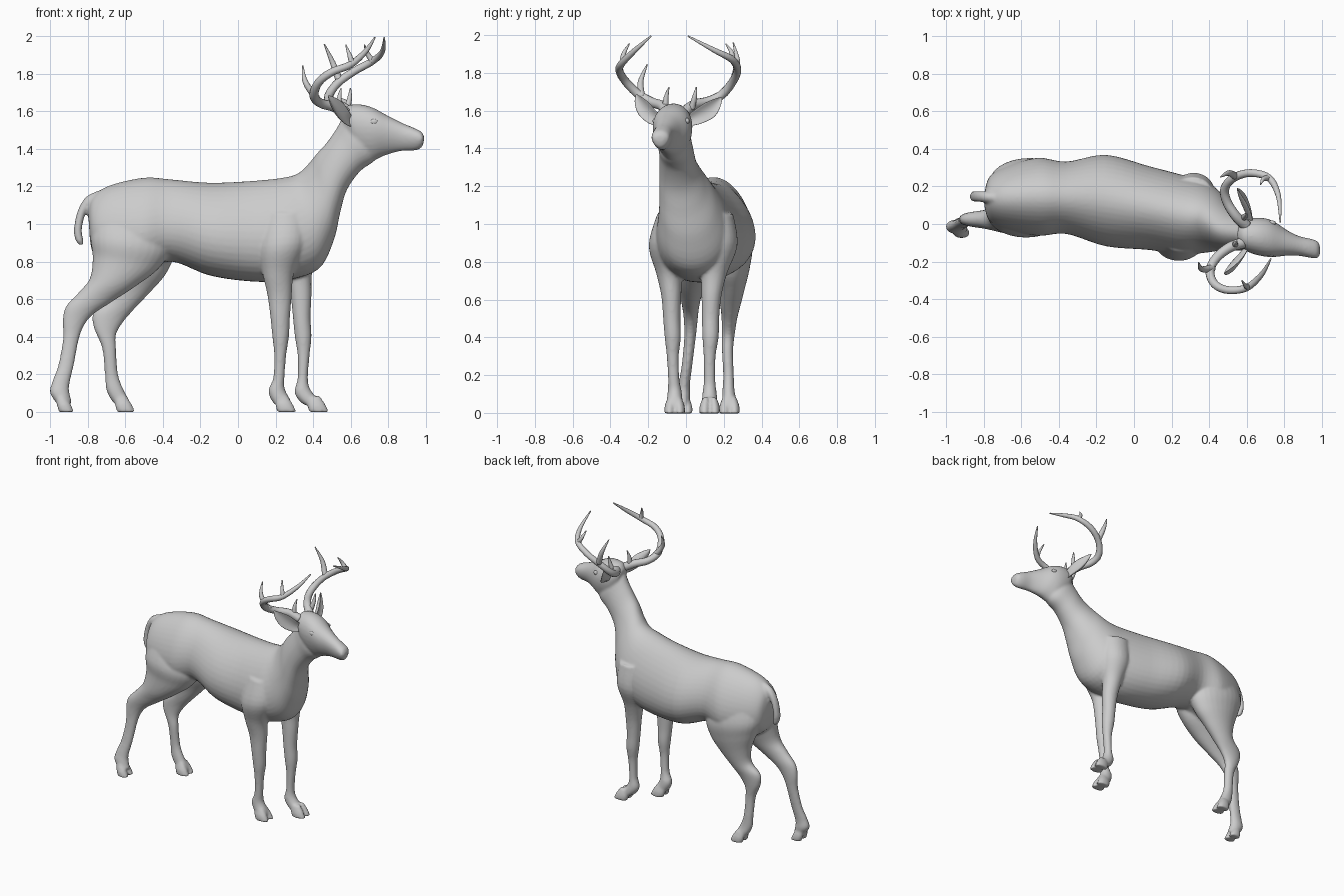
import bpy, bmesh, math
from mathutils import Vector


def smooth_path(pts, steps=5):
    """Catmull-Rom interpolation of equal-length tuples."""
    out = []
    n = len(pts)
    for i in range(n - 1):
        a, b, c, d = pts[max(i - 1, 0)], pts[i], pts[i + 1], pts[min(i + 2, n - 1)]
        for s in range(steps):
            t = s / steps
            out.append([0.5 * (2 * q + (r - p) * t + (2 * p - 5 * q + 4 * r - w) * t * t
                               + (3 * q - p - 3 * r + w) * t ** 3)
                        for p, q, r, w in zip(a, b, c, d)])
    out.append(list(pts[-1]))
    return out


def skin(name, rings):
    """Closed mesh through a list of vertex rings."""
    bm = bmesh.new()
    vr = [[bm.verts.new(p) for p in r] for r in rings]
    n = len(vr[0])
    for a, b in zip(vr, vr[1:]):
        for i in range(n):
            bm.faces.new((a[i], a[(i + 1) % n], b[(i + 1) % n], b[i]))
    bm.faces.new(vr[0])
    bm.faces.new(vr[-1])
    bmesh.ops.recalc_face_normals(bm, faces=bm.faces)
    for f in bm.faces:
        f.smooth = True
    me = bpy.data.meshes.new(name)
    bm.to_mesh(me)
    bm.free()
    ob = bpy.data.objects.new(name, me)
    bpy.context.collection.objects.link(ob)
    return ob


def loft(name, sections, egg=0.0, n=28):
    """Sections: edge A (x, z), edge B (x, z), centre y, half width."""
    rings = []
    for x1, z1, x2, z2, y, w in smooth_path(sections):
        ring = []
        for i in range(n):
            c, s = math.cos(math.tau * i / n), math.sin(math.tau * i / n)
            ring.append(((x1 + x2) / 2 + c * (x1 - x2) / 2, y + s * w * (1 - egg * c),
                         (z1 + z2) / 2 + c * (z1 - z2) / 2))
        rings.append(ring)
    return skin(name, rings)


def tube(name, pts, normal=None, n=12):
    """Tapered tube through (x, y, z, radius); with a normal it becomes a cupped leaf."""
    path = smooth_path(pts)
    rings = []
    for i, p in enumerate(path):
        c = Vector(p[:3])
        d = (Vector(path[min(i + 1, len(path) - 1)][:3]) - Vector(path[max(i - 1, 0)][:3])).normalized()
        ref = Vector(normal) if normal else Vector((0.3, 0.2, 1))
        side = d.cross(ref).normalized()
        up = side.cross(d)
        ring = []
        for k in range(n):
            co, si = math.cos(math.tau * k / n), math.sin(math.tau * k / n)
            lift = 0.22 * si + 0.55 * co * co if normal else si
            ring.append(c + p[3] * (side * co + up * lift))
        rings.append(ring)
    return skin(name, rings)


parts = []
# torso and neck
parts.append(loft("body", [
    (-0.80, 1.08, -0.79, 0.92, 0.13, 0.05), (-0.77, 1.15, -0.765, 0.83, 0.135, 0.12),
    (-0.68, 1.207, -0.66, 0.76, 0.14, 0.17), (-0.50, 1.247, -0.52, 0.74, 0.145, 0.205),
    (-0.36, 1.238, -0.36, 0.80, 0.14, 0.19), (-0.15, 1.22, -0.15, 0.725, 0.125, 0.24),
    (0.08, 1.23, 0.08, 0.693, 0.085, 0.22), (0.24, 1.247, 0.26, 0.70, 0.05, 0.21),
    (0.32, 1.27, 0.43, 0.76, 0.035, 0.185), (0.375, 1.32, 0.51, 0.91, 0.01, 0.15),
    (0.42, 1.375, 0.545, 1.06, -0.02, 0.12), (0.47, 1.43, 0.58, 1.18, -0.04, 0.10),
    (0.52, 1.50, 0.65, 1.28, -0.05, 0.09), (0.56, 1.57, 0.72, 1.33, -0.06, 0.085),
    (0.60, 1.59, 0.75, 1.37, -0.06, 0.06)], egg=0.18, n=40))
# head
parts.append(loft("head", [
    (0.55, 1.59, 0.58, 1.46, -0.055, 0.05), (0.58, 1.63, 0.64, 1.36, -0.06, 0.085),
    (0.65, 1.638, 0.71, 1.335, -0.068, 0.10), (0.72, 1.62, 0.77, 1.36, -0.08, 0.095),
    (0.80, 1.577, 0.83, 1.38, -0.10, 0.068), (0.88, 1.537, 0.88, 1.39, -0.117, 0.052),
    (0.94, 1.512, 0.95, 1.393, -0.13, 0.05), (0.978, 1.492, 0.98, 1.41, -0.137, 0.044),
    (0.993, 1.465, 0.99, 1.435, -0.14, 0.022)], egg=-0.18))
# hind legs
parts.append(loft("hind_leg_right", [
    (-0.40, 1.05, -0.76, 1.08, 0.09, 0.10), (-0.36, 0.88, -0.785, 0.93, 0.06, 0.13),
    (-0.42, 0.765, -0.775, 0.82, 0.05, 0.11), (-0.55, 0.665, -0.79, 0.71, 0.03, 0.08),
    (-0.68, 0.58, -0.845, 0.64, 0.025, 0.055), (-0.77, 0.52, -0.915, 0.565, 0.025, 0.042),
    (-0.82, 0.46, -0.935, 0.49, 0.025, 0.035), (-0.85, 0.38, -0.933, 0.39, 0.02, 0.03),
    (-0.875, 0.25, -0.958, 0.25, 0.005, 0.028), (-0.90, 0.14, -0.99, 0.16, -0.01, 0.031),
    (-0.897, 0.09, -1.003, 0.10, -0.015, 0.038), (-0.885, 0.05, -0.965, 0.04, -0.02, 0.035)]))
parts.append(loft("hind_leg_left", [
    (-0.38, 1.05, -0.74, 1.08, 0.20, 0.10), (-0.34, 0.86, -0.77, 0.93, 0.225, 0.125),
    (-0.38, 0.74, -0.74, 0.82, 0.235, 0.105), (-0.46, 0.645, -0.70, 0.70, 0.24, 0.075),
    (-0.55, 0.55, -0.70, 0.60, 0.235, 0.055), (-0.61, 0.48, -0.77, 0.53, 0.23, 0.042),
    (-0.65, 0.41, -0.77, 0.45, 0.225, 0.035), (-0.65, 0.33, -0.725, 0.34, 0.22, 0.03),
    (-0.64, 0.20, -0.71, 0.20, 0.225, 0.028), (-0.612, 0.12, -0.703, 0.12, 0.225, 0.032),
    (-0.58, 0.06, -0.675, 0.06, 0.23, 0.038), (-0.57, 0.03, -0.64, 0.03, 0.23, 0.035)]))
# front legs
parts.append(loft("front_leg_right", [
    (0.38, 1.06, 0.14, 1.06, -0.06, 0.09), (0.37, 0.90, 0.11, 0.88, -0.092, 0.105),
    (0.30, 0.74, 0.13, 0.74, -0.088, 0.07), (0.287, 0.62, 0.157, 0.62, -0.078, 0.053),
    (0.277, 0.50, 0.173, 0.50, -0.075, 0.046), (0.272, 0.40, 0.183, 0.40, -0.07, 0.043),
    (0.257, 0.30, 0.193, 0.30, -0.07, 0.032), (0.248, 0.18, 0.188, 0.18, -0.065, 0.03),
    (0.25, 0.12, 0.162, 0.11, -0.06, 0.037), (0.28, 0.06, 0.185, 0.05, -0.06, 0.042),
    (0.285, 0.03, 0.22, 0.03, -0.06, 0.038)]))
parts.append(loft("front_leg_left", [
    (0.42, 1.05, 0.20, 1.06, 0.16, 0.09), (0.43, 0.90, 0.21, 0.88, 0.168, 0.105),
    (0.395, 0.74, 0.255, 0.74, 0.148, 0.07), (0.392, 0.62, 0.28, 0.62, 0.135, 0.053),
    (0.387, 0.50, 0.293, 0.50, 0.13, 0.046), (0.392, 0.40, 0.303, 0.40, 0.13, 0.043),
    (0.382, 0.30, 0.318, 0.30, 0.125, 0.032), (0.373, 0.18, 0.318, 0.18, 0.125, 0.03),
    (0.385, 0.12, 0.302, 0.10, 0.125, 0.037), (0.43, 0.06, 0.34, 0.045, 0.125, 0.042),
    (0.45, 0.03, 0.38, 0.03, 0.125, 0.038)]))
# cloven hooves: two toes per foot
for heel, tip, y in [(-0.965, -0.873, -0.02), (-0.655, -0.548, 0.23),
                     (0.20, 0.312, -0.06), (0.37, 0.485, 0.125)]:
    for s in (-1, 1):
        parts.append(loft("hoof", [
            (tip - 0.05, 0.085, heel - 0.005, 0.07, y + s * 0.02, 0.018),
            (tip - 0.02, 0.04, heel, 0.03, y + s * 0.026, 0.027),
            (tip, -0.003, heel + 0.01, -0.003, y + s * 0.027, 0.028)]))
# tail
parts.append(loft("tail", [
    (-0.74, 1.18, -0.74, 1.10, 0.14, 0.03), (-0.81, 1.145, -0.785, 1.09, 0.145, 0.03),
    (-0.855, 1.07, -0.815, 1.05, 0.147, 0.029), (-0.875, 0.97, -0.833, 0.97, 0.147, 0.028),
    (-0.865, 0.91, -0.825, 0.915, 0.145, 0.022), (-0.84, 0.885, -0.825, 0.888, 0.145, 0.01)]))

# fuse the skin into one smooth surface
bpy.ops.object.select_all(action='DESELECT')
for ob in parts:
    ob.select_set(True)
bpy.context.view_layer.objects.active = parts[0]
bpy.ops.object.join()
body = bpy.context.view_layer.objects.active
rm = body.modifiers.new("fuse", 'REMESH')
rm.mode = 'VOXEL'
rm.voxel_size = 0.009
rm.use_smooth_shade = True
sm = body.modifiers.new("soften", 'SMOOTH')
sm.factor = 0.5
sm.iterations = 5

# eyes
for loc in [(0.725, -0.163, 1.545), (0.735, 0.005, 1.545)]:
    bpy.ops.mesh.primitive_uv_sphere_add(segments=16, ring_count=10, radius=0.02, location=loc)
    bpy.context.object.name = "eye"
    bpy.context.object.scale = (1.1, 0.7, 0.8)
    bpy.ops.object.shade_smooth()

# ears
tube("ear_right", [(0.60, -0.12, 1.54, 0.025), (0.565, -0.165, 1.565, 0.04),
                   (0.525, -0.21, 1.61, 0.045), (0.495, -0.245, 1.655, 0.027),
                   (0.48, -0.262, 1.685, 0.004)], normal=(0.75, -0.6, 0.1), n=20)
tube("ear_left", [(0.62, 0.00, 1.54, 0.025), (0.605, 0.055, 1.565, 0.04),
                  (0.58, 0.115, 1.60, 0.045), (0.56, 0.16, 1.64, 0.027),
                  (0.55, 0.188, 1.67, 0.004)], normal=(0.9, 0.3, 0.1), n=20)

# antlers: main beam, then tines
tube("antler_right", [(0.58, -0.10, 1.59, 0.03), (0.51, -0.125, 1.625, 0.027), (0.44, -0.18, 1.645, 0.025),
                      (0.405, -0.25, 1.685, 0.024), (0.43, -0.32, 1.755, 0.022), (0.50, -0.352, 1.81, 0.021),
                      (0.60, -0.34, 1.85, 0.019), (0.68, -0.27, 1.92, 0.014), (0.73, -0.185, 1.995, 0.004)])
tube("antler_left", [(0.60, -0.01, 1.59, 0.03), (0.545, 0.04, 1.63, 0.027), (0.495, 0.12, 1.65, 0.025),
                     (0.485, 0.19, 1.685, 0.024), (0.53, 0.245, 1.75, 0.022), (0.62, 0.272, 1.815, 0.021),
                     (0.72, 0.245, 1.87, 0.019), (0.77, 0.15, 1.92, 0.014), (0.78, 0.01, 1.995, 0.004)])
for tine in [
    [(0.54, -0.11, 1.61, 0.018), (0.54, -0.105, 1.67, 0.013), (0.55, -0.09, 1.725, 0.003)],
    [(0.42, -0.235, 1.67, 0.02), (0.36, -0.24, 1.755, 0.015), (0.345, -0.205, 1.845, 0.003)],
    [(0.61, -0.335, 1.85, 0.018), (0.595, -0.33, 1.90, 0.012), (0.575, -0.30, 1.955, 0.003)],
    [(0.58, 0.03, 1.61, 0.018), (0.595, 0.045, 1.67, 0.013), (0.60, 0.055, 1.725, 0.003)],
    [(0.54, 0.255, 1.765, 0.02), (0.505, 0.272, 1.86, 0.015), (0.46, 0.25, 1.96, 0.003)],
    [(0.72, 0.245, 1.865, 0.018), (0.69, 0.24, 1.91, 0.012), (0.675, 0.21, 1.955, 0.003)],
]:
    tube("tine", tine)
